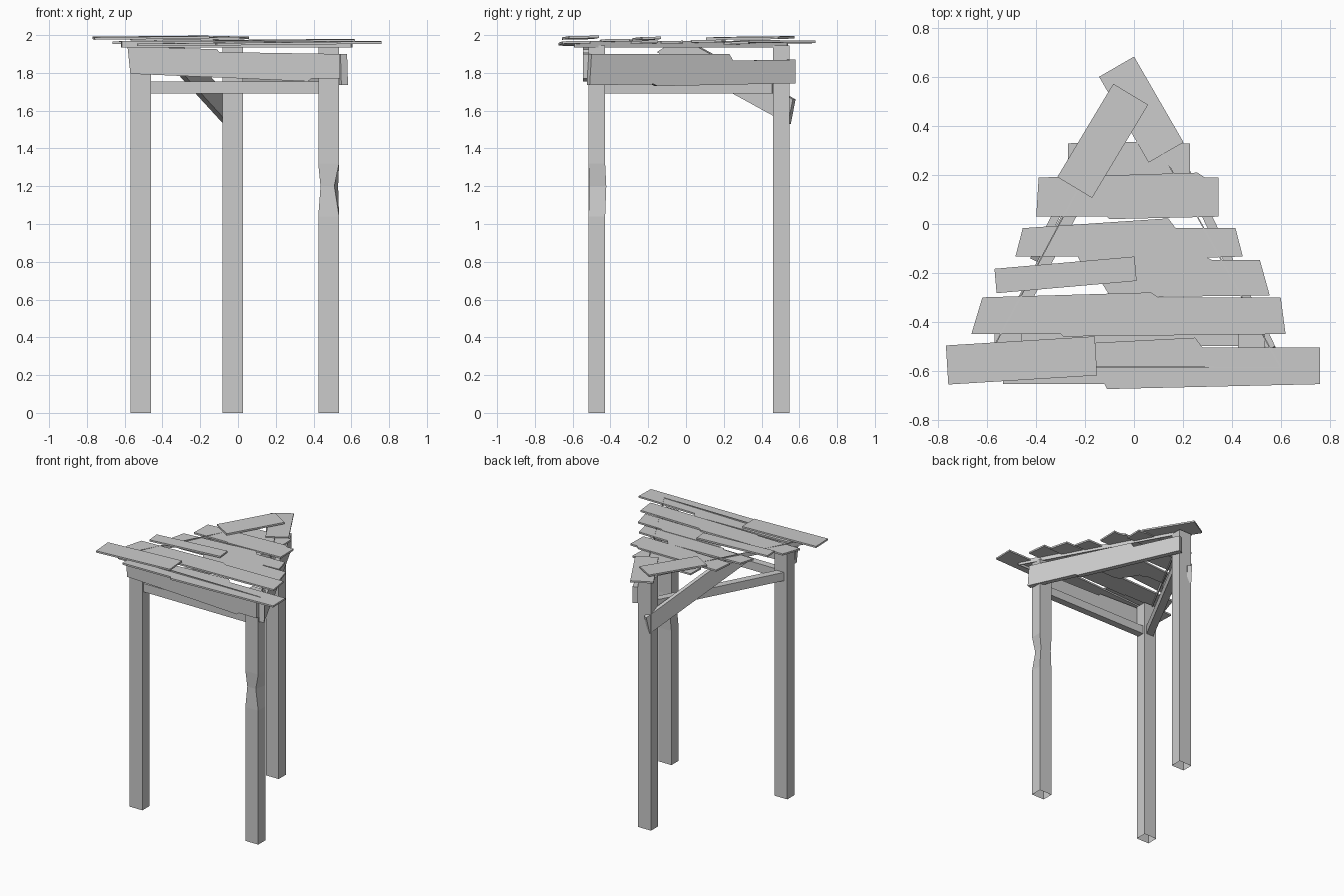
import bpy, bmesh
from math import cos, sin, radians
from mathutils import Vector

cube = bpy.data.objects.get("Cube")
if cube:
    bpy.data.objects.remove(cube)

wood = bpy.data.materials.new("grey wood")
wood.use_nodes = True
GREY = (0.6, 0.6, 0.6, 1)
wood.diffuse_color = GREY
wood.node_tree.nodes["Principled BSDF"].inputs["Base Color"].default_value = GREY

ACROSS, UP = Vector((1, 0, 0)), Vector((0, 0, 1))
POST_TOP = 1.945
PLANK = UP * .013


def finish(name, bm):
    bmesh.ops.recalc_face_normals(bm, faces=bm.faces[:])
    mesh = bpy.data.meshes.new(name)
    bm.to_mesh(mesh)
    bm.free()
    mesh.materials.append(wood)
    bpy.context.collection.objects.link(bpy.data.objects.new(name, mesh))


def board(name, outline, origin, u, v, depth):
    """Outline drawn along the axes u and v, then extruded by the vector depth."""
    bm = bmesh.new()
    o, u, v = Vector(origin), Vector(u), Vector(v)
    face = bm.faces.new([bm.verts.new(o + u * a + v * b) for a, b in outline])
    out = bmesh.ops.extrude_face_region(bm, geom=[face])
    moved = [g for g in out["geom"] if isinstance(g, bmesh.types.BMVert)]
    bmesh.ops.translate(bm, verts=moved, vec=Vector(depth))
    finish(name, bm)


def rectangle(a0, a1, b0, b1):
    return [(a0, b0), (a1, b0), (a1, b1), (a0, b1)]


def post(name, x, y, waist=None):
    """Square post, open underneath, with an optional whittled waist."""
    foot = rectangle(x - .055, x + .055, y - .044, y + .044)
    rings = [(0, foot), (POST_TOP, foot)]
    if waist:
        rings[1:1] = [(1.04, foot), (1.2, waist), (1.32, foot)]
    bm = bmesh.new()
    loops = [[bm.verts.new((px, py, z)) for px, py in ring] for z, ring in rings]
    for low, high in zip(loops, loops[1:]):
        for i in range(4):
            j = (i + 1) % 4
            bm.faces.new((low[i], low[j], high[j], high[i]))
    bm.faces.new(loops[-1])
    finish(name, bm)


# Three posts, the front left one whittled thin in the middle
post("front_right_post", -.515, -.472)
post("back_post", -.028, .505)
post("front_left_post", .48, -.472,
     waist=[(.437, -.51), (.51, -.51), (.53, -.422), (.437, -.422)])

# Chipped beams under the roof
board("front_beam",
      [(-.57, 1.795), (.03, 1.77), (.37, 1.755), (.39, 1.77), (.54, 1.77),
       (.54, 1.9), (-.1, 1.91), (-.11, 1.925), (-.585, 1.94)],
      (0, -.545, 0), ACROSS, UP, (0, .03, 0))
board("left_beam",
      [(-.51, 1.735), (-.17, 1.74), (-.15, 1.73), (.58, 1.745), (.58, 1.87),
       (.25, 1.865), (.23, 1.9), (-.5, 1.9)],
      (.335, 0, 0), (-.485, 1, 0), UP, (-.035, -.015, 0))

# Slim rails between the posts
board("front_rail", rectangle(-.46, .43, 1.69, 1.755),
      (0, -.5, 0), ACROSS, UP, (0, .055, 0))
board("right_rail", rectangle(-.45, .48, 1.69, 1.755),
      (-.315, 0, 0), (.53, 1, 0), UP, (.05, -.025, 0))

# Slanted brace on the right side
board("slanted_brace",
      [(.555, 1.53), (.58, 1.66), (.08, 1.935), (-.1, 1.935), (-.14, 1.91)],
      (-.355, 0, 0), (.5, 1, 0), UP, (.03, -.015, 0))

# Thin upright strips the roof planks are fixed to
corners = [Vector(c) for c in ((-.62, -.585, 1.935), (.605, -.59, 1.935), (-.02, .54, 1.935))]
for i, side in enumerate(("front", "left", "right")):
    start, along = corners[i], corners[(i + 1) % 3] - corners[i]
    inward = UP.cross(along).normalized() * .005
    board(side + "_roof_strip", rectangle(0, 1, 0, .035), start, along, UP, inward)


def chipped_plank(name, z, y, half, x0, x1, lean0, lean1, step, chip):
    """Crosswise plank with slanting ends and one broken step on each long edge."""
    outline = [(x0, -half), (step, -half), (step + .01, -half - chip), (x1, -half),
               (x1 - lean1, half), (step + .4, half), (step + .37, half + chip * 2),
               (x0 + lean0, half)]
    board(name, outline, (0, y, z), (1, 0, .01), (0, 1, .02), PLANK)


def loose_plank(name, z, x, y, length, width, angle):
    """Plain plank laid on top, turned by an angle in degrees."""
    c, s = cos(radians(angle)), sin(radians(angle))
    outline = rectangle(-length / 2, length / 2, -width / 2, width / 2)
    board(name, outline, (x, y, z), (c, s, .01), (-s, c, .02), PLANK)


# Rows of roof planks from front to back
chipped_plank("front_plank", 1.948, -.58, .075, -.535, .76, 0, 0, -.12, .02)
chipped_plank("second_plank", 1.96, -.375, .075, -.665, .62, .045, .02, -.3, .01)
chipped_plank("third_plank", 1.952, -.22, .072, -.1, .555, -.09, .04, -.08, .008)
chipped_plank("fourth_plank", 1.952, -.075, .058, -.485, .445, .03, .03, -.23, .02)
chipped_plank("fifth_plank", 1.958, .11, .08, -.4, .345, .01, 0, -.11, .01)
chipped_plank("sixth_plank", 1.95, .265, .065, -.27, .23, 0, 0, -.2, .005)

# Loose planks over the rows
loose_plank("front_top_plank", 1.98, -.46, -.558, .61, .16, 3.5)
loose_plank("third_top_plank", 1.975, -.28, -.208, .575, .1, 5)
loose_plank("back_cap_plank", 1.958, .03, .468, .405, .165, -60)
loose_plank("back_top_plank", 1.978, -.128, .34, .445, .166, 59)
